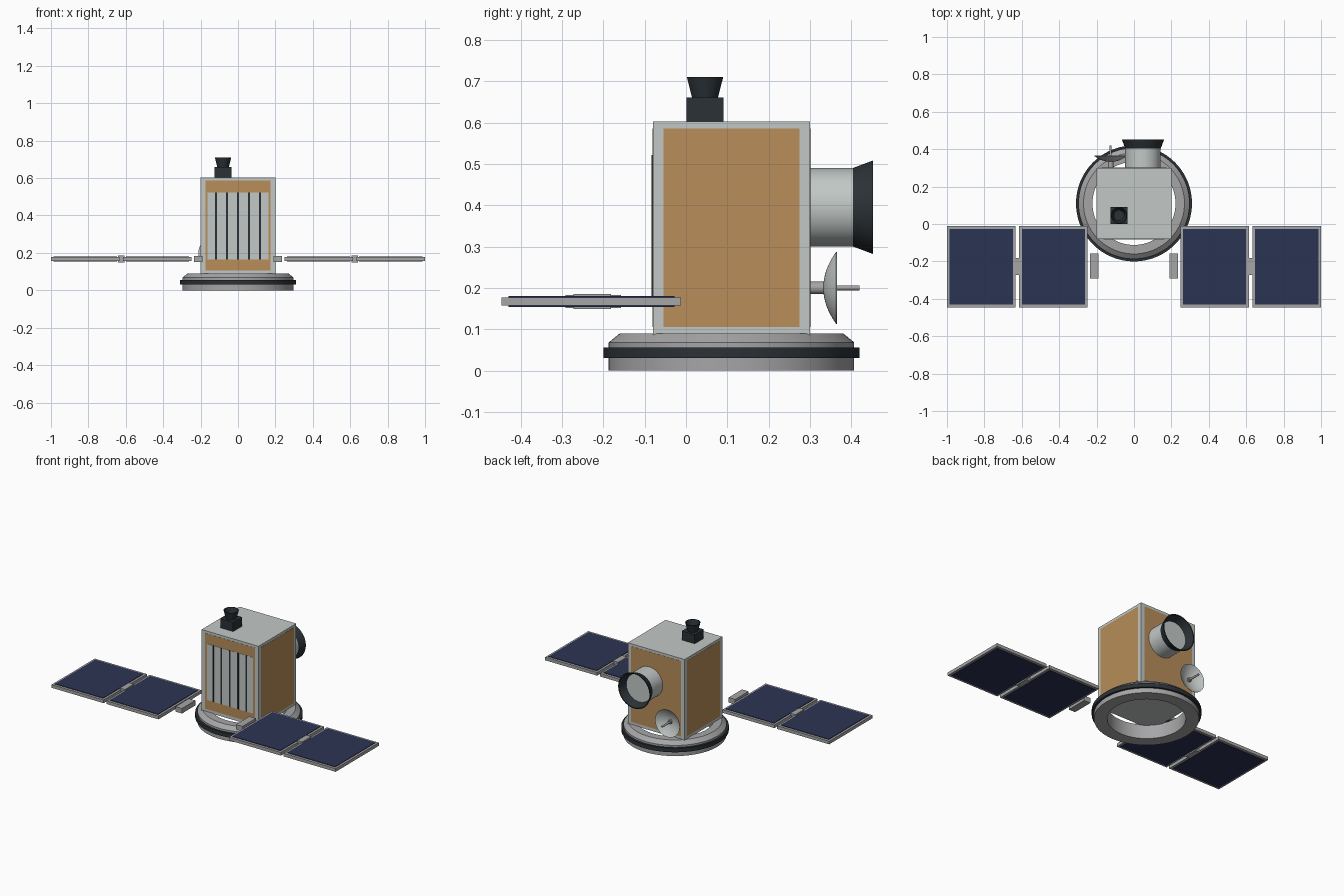
import bpy, bmesh, math
from mathutils import Matrix, Vector

cube = bpy.data.objects.get("Cube")
if cube:
    bpy.data.objects.remove(cube, do_unlink=True)


def material(name, rgb):
    m = bpy.data.materials.new(name)
    m.use_nodes = True
    m.diffuse_color = (*rgb, 1)
    node = next(n for n in m.node_tree.nodes if n.type == 'BSDF_PRINCIPLED')
    node.inputs["Base Color"].default_value = (*rgb, 1)
    return m


WHITE = material("pale grey", (0.54, 0.58, 0.57))
METAL = material("metal grey", (0.38, 0.38, 0.39))
GOLD = material("gold foil", (0.48, 0.27, 0.10))
NAVY = material("cell blue", (0.024, 0.034, 0.088))
DARK = material("charcoal", (0.024, 0.031, 0.037))


def finish(name, bm, mat, smooth=False):
    bmesh.ops.recalc_face_normals(bm, faces=bm.faces)
    mesh = bpy.data.meshes.new(name)
    bm.to_mesh(mesh)
    bm.free()
    mesh.materials.append(mat)
    if smooth:
        mesh.shade_smooth()
        mesh.set_sharp_from_angle(angle=math.radians(32))
    obj = bpy.data.objects.new(name, mesh)
    bpy.context.collection.objects.link(obj)
    return obj


def box(name, lo, hi, mat):
    lo, hi = Vector(lo), Vector(hi)
    bm = bmesh.new()
    bmesh.ops.create_cube(bm, size=1, matrix=Matrix.Translation((lo + hi) / 2)
                          @ Matrix.Diagonal((*(hi - lo), 1)))
    return finish(name, bm, mat)


def lathe(name, profile, centre, mat, axis='Z', closed=False, steps=64):
    """Spin (radius, height) points about an upright or rearward axis."""
    bm = bmesh.new()
    pts = [bm.verts.new((r, 0, h)) for r, h in profile]
    pairs = list(zip(pts, pts[1:] + pts[:1])) if closed else list(zip(pts, pts[1:]))
    edges = [bm.edges.new(p) for p in pairs]
    bmesh.ops.spin(bm, geom=pts + edges, axis=(0, 0, 1), cent=(0, 0, 0),
                   angle=2 * math.pi, steps=steps)
    bmesh.ops.remove_doubles(bm, verts=bm.verts, dist=0.00005)
    turn = Matrix.Rotation(-math.pi / 2, 4, 'X') if axis == 'Y' else Matrix()
    bm.transform(Matrix.Translation(centre) @ turn)
    return finish(name, bm, mat, True)


def rod(name, radius, length, centre, mat, axis='Y', steps=32):
    return lathe(name, [(0, 0), (radius, 0), (radius, length), (0, length)],
                 centre, mat, axis, steps=steps)


# Body with foil panels on its four sides
W, Y0, Y1, Z0, Z1 = 0.20, -0.08, 0.30, 0.086, 0.602
MID = (Y0 + Y1) / 2
EDGE, SKIN = 0.025, 0.001
box("body", (-W, Y0, Z0), (W, Y1, Z1), WHITE)
PZ0, PZ1 = 0.105, 0.586
for side, label in ((-1, "right"), (1, "left")):
    xs = sorted((side * (W - 0.005), side * (W + SKIN)))
    box(label + "_foil", (xs[0], Y0 + EDGE, PZ0), (xs[1], Y1 - EDGE, PZ1), GOLD)
for y, out, label in ((Y0, -SKIN, "front"), (Y1, SKIN, "back")):
    ys = sorted((y + out, y - 5 * out))
    box(label + "_foil", (-W + EDGE, ys[0], PZ0), (W - EDGE, ys[1], PZ1), GOLD)

# Radiator on the front
box("radiator", (-0.162, Y0 - 0.0025, 0.165), (0.162, Y0, 0.522), WHITE)
for i in range(-2, 3):
    x = i * 0.0585
    box("radiator_slot", (x - 0.005, Y0 - 0.004, 0.165),
        (x + 0.005, Y0, 0.522), DARK)

# Docking ring under the body
lathe("base_ring", [(0.222, 0), (0.297, 0), (0.297, 0.068), (0.270, 0.09),
                    (0.222, 0.09)], (0, MID, 0), METAL, closed=True, steps=96)
lathe("ring_band", [(0.29, 0.03), (0.31, 0.03), (0.31, 0.056), (0.29, 0.056)],
      (0, MID, 0), DARK, closed=True, steps=96)

# Telescope on the back
SCOPE = (0.048, Y1, 0.395)
rod("telescope_tube", 0.095, 0.105, SCOPE, WHITE, steps=64)
lathe("telescope_hood", [(0.088, 0.104), (0.095, 0.104), (0.113, 0.152), (0.107, 0.152)],
      SCOPE, DARK, 'Y', closed=True)

# Dish antenna on the back
DISH = Vector((-0.125, Y1, 0.2))
rod("dish_mount", 0.015, 0.036, DISH, METAL)
back = [(0.087 * t / 8, 0.032 + 0.031 * (t / 8) ** 2) for t in range(9)]
front = [(r, h + 0.002) for r, h in reversed(back)]
lathe("dish", back + front, DISH, WHITE, 'Y')
rod("dish_feed", 0.006, 0.12, DISH, METAL)
rod("dish_feed_base", 0.013, 0.045, DISH, METAL)

# Thruster on the roof
TX, TY = -0.08, 0.046
box("thruster_block", (TX - 0.045, TY - 0.045, Z1 - 0.002),
    (TX + 0.045, TY + 0.045, 0.66), DARK)
lathe("thruster_nozzle", [(0, 0), (0.031, 0), (0.044, 0.051), (0.040, 0.051),
                          (0.028, 0.01), (0, 0.01)], (TX, TY, 0.659), DARK)

# Solar wings, mirrored left and right
PY0, PY1, MID_Z = -0.446, -0.012, 0.167


def slab(name, side, x0, x1, y0, y1, half, mat):
    xs = sorted((side * x0, side * x1))
    box(name, (xs[0], y0, MID_Z - half), (xs[1], y1, MID_Z + half), mat)


for side, label in ((-1, "right"), (1, "left")):
    for x0, x1, part in ((0.248, 0.614, "inner"), (0.634, 1.0, "outer")):
        name = f"{label}_{part}_panel"
        slab(name + "_frame", side, x0, x1, PY0, PY1, 0.010, METAL)
        slab(name + "_cells", side, x0 + 0.014, x1 - 0.014, PY0 + 0.016,
             PY1 - 0.016, 0.0135, NAVY)
    slab(label + "_panel_hinge", side, 0.606, 0.642, -0.272, -0.182, 0.018, METAL)
    slab(label + "_wing_bracket", side, 0.19, 0.236, -0.292, -0.157, 0.016, METAL)
